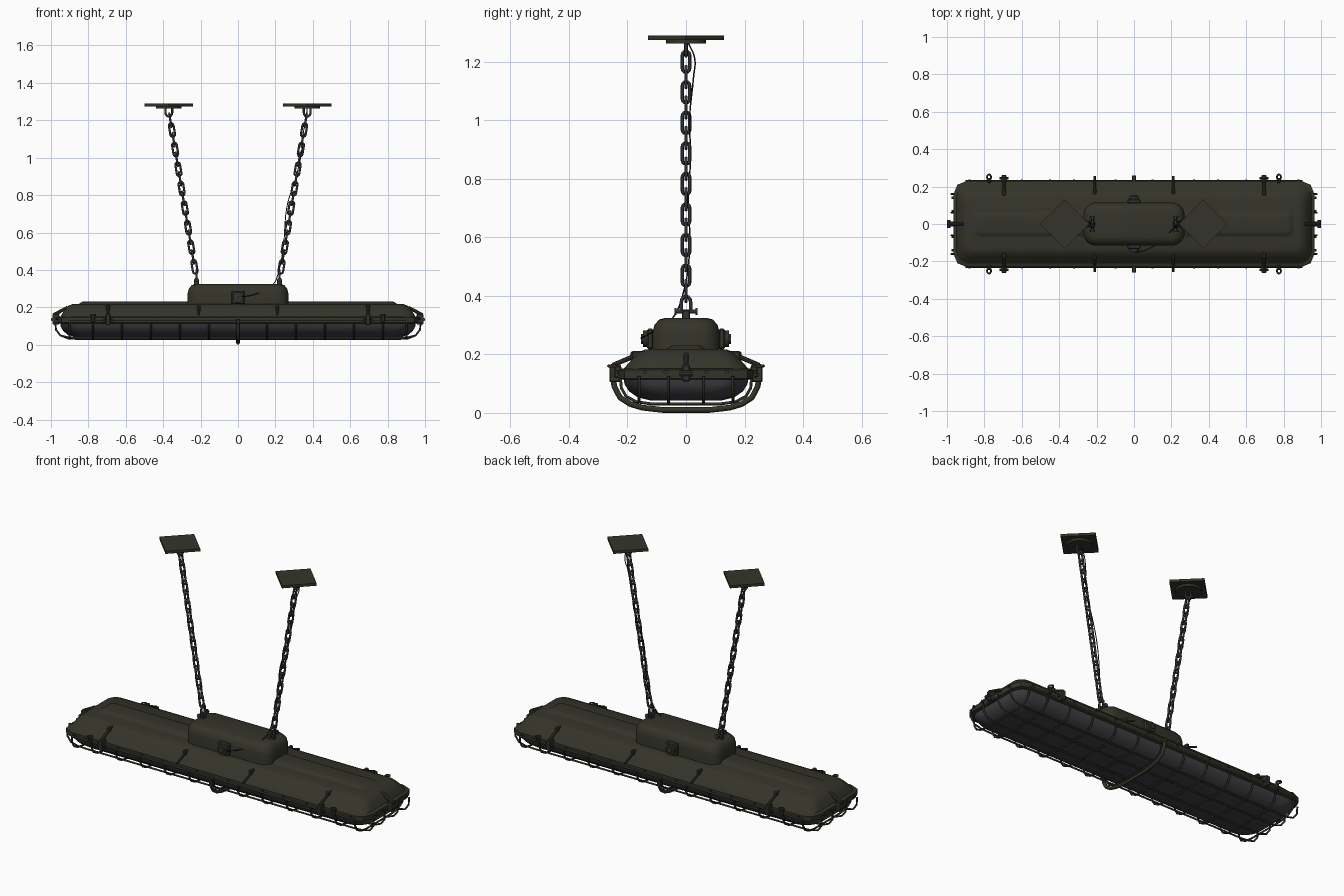
import bpy, bmesh, math
from mathutils import Matrix, Vector

cube = bpy.data.objects.get("Cube")
if cube:
    bpy.data.objects.remove(cube, do_unlink=True)


def material(name, rgb, rough=0.6):
    m = bpy.data.materials.new(name)
    m.use_nodes = True
    m.diffuse_color = (*rgb, 1)
    node = m.node_tree.nodes["Principled BSDF"]
    node.inputs["Base Color"].default_value = (*rgb, 1)
    node.inputs["Roughness"].default_value = rough
    return m


OLIVE = material("olive paint", (0.034, 0.034, 0.023))
GLASS = material("smoked lens", (0.052, 0.048, 0.056))
STEEL = material("dark steel", (0.033, 0.034, 0.037))
RUBBER = material("black cable", (0.015, 0.015, 0.015))


def select_only(ob):
    bpy.ops.object.select_all(action='DESELECT')
    ob.select_set(True)
    bpy.context.view_layer.objects.active = ob


def finish(name, bm, mat, angle=35):
    bmesh.ops.recalc_face_normals(bm, faces=bm.faces)
    me = bpy.data.meshes.new(name)
    bm.to_mesh(me)
    bm.free()
    me.materials.append(mat)
    ob = bpy.data.objects.new(name, me)
    bpy.context.collection.objects.link(ob)
    select_only(ob)
    bpy.ops.object.shade_smooth_by_angle(angle=math.radians(angle))
    return ob


def loft(name, rings, mat, segs=5):
    """Stack rounded rectangles given as (half x, half y, corner radius, z)."""
    bm = bmesh.new()
    loops = []
    for hx, hy, r, z in rings:
        loop = []
        for k, (sx, sy) in enumerate(((1, 1), (-1, 1), (-1, -1), (1, -1))):
            for i in range(segs + 1):
                a = (k + i / segs) * math.pi / 2
                loop.append(bm.verts.new((sx * (hx - r) + r * math.cos(a),
                                          sy * (hy - r) + r * math.sin(a), z)))
        loops.append(loop)
    for a, b in zip(loops, loops[1:]):
        for i in range(len(a)):
            j = (i + 1) % len(a)
            bm.faces.new((a[i], a[j], b[j], b[i]))
    bm.faces.new(loops[0])
    bm.faces.new(loops[-1])
    return finish(name, bm, mat)


def box(name, lo, hi, mat, bevel=0.004):
    lo, hi = Vector(lo), Vector(hi)
    bm = bmesh.new()
    bmesh.ops.create_cube(bm, size=1, matrix=Matrix.Translation((lo + hi) / 2) @ Matrix.Diagonal((*(hi - lo), 1)))
    bmesh.ops.bevel(bm, geom=bm.edges[:], offset=bevel, segments=1, affect='EDGES')
    return finish(name, bm, mat)


def rod(name, a, b, r, mat, sides=12):
    a, b = Vector(a), Vector(b)
    d = b - a
    m = Matrix.Translation((a + b) / 2) @ d.to_track_quat('Z', 'Y').to_matrix().to_4x4()
    bm = bmesh.new()
    bmesh.ops.create_cone(bm, cap_ends=True, segments=sides, radius1=r, radius2=r, depth=d.length, matrix=m)
    return finish(name, bm, mat)


def tube(name, pts, r, mat, closed=False, smooth=False):
    cu = bpy.data.curves.new(name, 'CURVE')
    cu.dimensions = '3D'
    cu.bevel_depth, cu.bevel_resolution = r, 2
    cu.use_fill_caps = not closed
    if smooth:
        sp = cu.splines.new('BEZIER')
        sp.bezier_points.add(len(pts) - 1)
        for p, co in zip(sp.bezier_points, pts):
            p.co = co
            p.handle_left_type = p.handle_right_type = 'AUTO'
        sp.resolution_u = 5
    else:
        sp = cu.splines.new('POLY')
        sp.points.add(len(pts) - 1)
        for p, co in zip(sp.points, pts):
            p.co = (*co, 1)
    sp.use_cyclic_u = closed
    cu.materials.append(mat)
    ob = bpy.data.objects.new(name, cu)
    bpy.context.collection.objects.link(ob)
    select_only(ob)
    bpy.ops.object.convert(target='MESH')
    ob = bpy.context.object
    bpy.ops.object.shade_smooth_by_angle(angle=math.radians(50))
    return ob


def mirrored(half):
    """Complete a (distance, z) profile that runs from the rim to the centre."""
    return half + [(-d, z) for d, z in reversed(half)]


# Housing, rim, raised spine, ballast box and lens
loft("rim", [(.955, .222, .07, .114), (.965, .23, .07, .118), (.965, .23, .07, .146), (.955, .222, .07, .152)], OLIVE, 2)
loft("housing", [(.95, .215, .065, .148), (.94, .2, .065, .166), (.925, .178, .06, .19),
                 (.905, .158, .055, .209), (.885, .138, .05, .217)], OLIVE)
loft("housing_spine", [(.86, .075, .03, .212), (.835, .05, .025, .229), (.825, .04, .02, .231)], OLIVE, 3)
loft("ballast_box", [(.27, .115, .065, .2), (.27, .115, .065, .272), (.263, .108, .06, .3),
                     (.247, .092, .05, .319), (.225, .07, .04, .325)], OLIVE, 6)
loft("lens", [(.948, .214, .07, .12), (.948, .21, .09, .098), (.935, .195, .1, .074),
              (.91, .165, .1, .053), (.87, .12, .09, .042)], GLASS, 6)

# Wire cage
hoop = mirrored([(.224, .12), (.221, .085), (.205, .057), (.17, .038), (.12, .031)])
for i in range(-5, 6):
    tube("cage_hoop", [(i * .155, y, z) for y, z in hoop], .005, OLIVE)
for s in (-1, 1):
    tube("cage_hoop_end", [(s * .9, y, z) for y, z in hoop], .005, OLIVE)
    for y, drop in ((.06, 0), (.16, .006)):
        bar = mirrored([(.977, .125), (.973, .08), (.95, .05), (.91, .034 + drop), (.86, .031 + drop)])
        tube("cage_long_bar", [(x, s * y, z) for x, z in bar], .005, OLIVE)
wide = mirrored([(.25, .13), (.245, .09), (.225, .052), (.19, .03), (.15, .018), (.08, .01)])
tube("centre_guard", [(0, y, z) for y, z in wide], .0098, OLIVE)
for s in (-1, 1):
    box("guard_foot", (-.012, s * .24 - .02, .112), (.012, s * .24 + .02, .135), OLIVE)
    tube("cage_side_rail", [(-.9, s * .228, .124), (.9, s * .228, .124)], .006, OLIVE)

# Latches, lugs and bolts along both long sides
for sy in (-1, 1):
    def lat(name, x, y0, y1, z0, z1, w):
        ys = sorted((sy * y0, sy * y1))
        box(name, (x - w, ys[0], z0), (x + w, ys[1], z1), OLIVE)
    for sx in (-1, 1):
        x = sx * .695
        lat("latch_block", x, .222, .262, .105, .165, .013)
        rod("latch_arm", (x, sy * .25, .163), (x, sy * .17, .197), .008, OLIVE, 8)
        lat("latch_hook", x, .15, .185, .185, .212, .01)
        rod("latch_pin", (x - .025, sy * .245, .13), (x + .025, sy * .245, .13), .007, STEEL, 8)
        x = sx * .775
        lat("hinge_lug", x, .22, .245, .12, .16, .01)
        ring = [(x + .011 * math.cos(a * math.pi / 6), sy * (.25 + .015 * math.sin(a * math.pi / 6)), .16)
                for a in range(12)]
        tube("hinge_ring", ring, .005, OLIVE, closed=True)
        x = sx * .21
        rod("small_hook", (x, sy * .255, .16), (x, sy * .165, .198), .006, OLIVE, 8)
        lat("small_hook_base", x, .16, .19, .18, .21, .009)
        for bx in (.1, .32, .45, .6, .88):
            rod("rim_bolt", (sx * bx, sy * .22, .14), (sx * bx, sy * .237, .14), .006, OLIVE, 6)

# End latches and end bolts
for sx in (-1, 1):
    xs = sorted((sx * .955, sx * .992))
    box("end_latch", (xs[0], -.014, .108), (xs[1], .014, .165), OLIVE)
    rod("end_latch_arm", (sx * .985, 0, .16), (sx * .91, 0, .2), .009, OLIVE, 8)
    rod("end_latch_pin", (sx * .99, -.022, .135), (sx * .99, .022, .135), .01, STEEL, 10)
    for y in (-.14, -.07, .07, .14):
        rod("end_bolt", (sx * .955, y, .14), (sx * .977, y, .14), .007, OLIVE, 6)

# Cable glands on the ballast box
for sy in (-1, 1):
    box("gland_base", (-.035, sy * .122 - .012, .217), (.035, sy * .122 + .012, .288), OLIVE, .006)
    rod("gland_collar", (0, sy * .125, .253), (0, sy * .147, .253), .028, OLIVE, 16)
    rod("gland_nut", (0, sy * .14, .253), (0, sy * .154, .253), .017, STEEL, 6)

# One chain link shared by every copy
arc = [math.pi * i / 6 for i in range(7)]
oval = [(.0125 * math.cos(a), 0, .024 + .0125 * math.sin(a)) for a in arc]
oval += [(-x, 0, -z) for x, y, z in oval]
link = tube("chain_link", oval, .0058, STEEL, closed=True)
link_mesh = link.data
bpy.data.objects.remove(link)

# Suspension chains, shackles and ceiling plates
for s in (-1, 1):
    low, high = Vector((s * .225, 0, .37)), Vector((s * .37, 0, 1.25))
    d = (high - low).normalized()
    side, across = Vector((0, 1, 0)).cross(d), Vector((0, 1, 0))
    for i in range(16):
        pos = low + d * ((.417 + i * .0522 - low.z) / d.z)
        u = side if i % 2 == 0 else across
        ob = bpy.data.objects.new("chain_link", link_mesh)
        bpy.context.collection.objects.link(ob)
        rot = Matrix((u, d.cross(u), d)).transposed().to_4x4()
        ob.matrix_world = Matrix.Translation(pos) @ rot
    x = s * .222
    box("shackle_post", (x - .014, -.014, .315), (x + .014, .014, .352), OLIVE)
    rod("shackle_pin", (x, -.034, .347), (x, .034, .347), .007, STEEL)
    for y in (-.036, .036):
        rod("shackle_pin_head", (x, y - .004, .347), (x, y + .004, .347), .012, STEEL)
    bow = [(x, .016 * math.cos(a), .378 + .02 * math.sin(a)) for a in arc]
    tube("shackle_bow", [(x, .016, .345)] + bow + [(x, -.016, .345)], .006, STEEL)
    x = s * .37
    eye = [(x - .018 * math.cos(a), 0, 1.24 - .02 * math.sin(a)) for a in arc]
    tube("ceiling_eye", [(x - .018, 0, 1.268)] + eye + [(x + .018, 0, 1.268)], .006, STEEL)
    rod("ceiling_disc", (x, 0, 1.262), (x, 0, 1.277), .068, OLIVE, 28)
    rod("ceiling_plate", (x, 0, 1.275), (x, 0, 1.29), .13, OLIVE, 4)

# Thin supply cable climbing one chain
tube("supply_cable", [(0, -.153, .255), (.06, -.14, .262), (.13, -.1, .285), (.19, -.045, .325), (.22, -.012, .4),
                      (.245, .012, .55), (.262, .008, .74), (.305, .016, .88), (.335, .012, 1.0),
                      (.352, .026, 1.15), (.368, .03, 1.21), (.37, .008, 1.265)], .0025, RUBBER, smooth=True)
